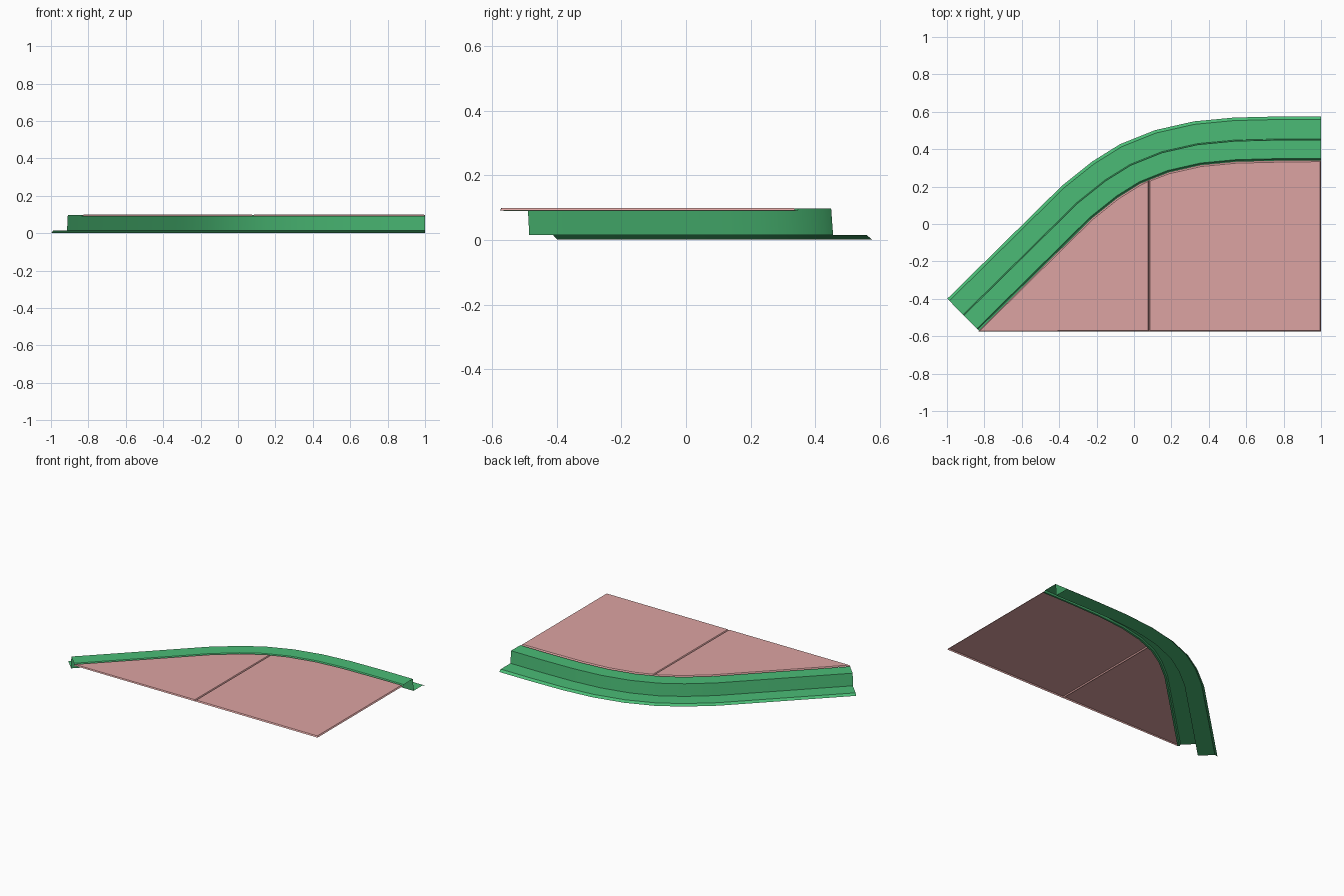
import bpy, bmesh
from mathutils import Vector

if "Cube" in bpy.data.objects:
    bpy.data.objects.remove(bpy.data.objects["Cube"])

# Plan line of the upright wall, from the diagonal end to the straight end
PATH = [Vector(p) for p in [(-.912, -.487), (-.303, .113), (-.153, .233), (-.018, .317),
        (.15, .384), (.34, .427), (.54, .446), (.78, .452), (1, .452)]]
# Z-shaped cross-section: outward offset, height
PROFILE = [(-.121, .089), (-.109, .089), (-.102, .098), (-.003, .098),
           (.003, .015), (.107, .015), (.123, .002)]


def offset(d):
    """Path moved sideways by d with mitred corners."""
    out = []
    for i, p in enumerate(PATH):
        dirs = []
        if i > 0:
            dirs.append((p - PATH[i - 1]).normalized())
        if i < len(PATH) - 1:
            dirs.append((PATH[i + 1] - p).normalized())
        ns = [Vector((-v.y, v.x)) for v in dirs]
        n = sum(ns, Vector((0, 0))).normalized()
        out.append(p + n * (d / n.dot(ns[0])))
    return out


def material(name, color):
    m = bpy.data.materials.new(name)
    m.diffuse_color = color
    m.use_nodes = True
    m.node_tree.nodes["Principled BSDF"].inputs["Base Color"].default_value = m.diffuse_color
    return m


def finish(name, bm, mat):
    me = bpy.data.meshes.new(name)
    bm.to_mesh(me)
    bm.free()
    ob = bpy.data.objects.new(name, me)
    bpy.context.collection.objects.link(ob)
    me.materials.append(mat)
    return ob


green = material("green", (.07, .50, .18, 1))
pink = material("pink", (.72, .37, .36, 1))

# Curved edge trim: sweep the profile along the path
bm = bmesh.new()
rows = [[bm.verts.new((p.x, p.y, z)) for p in offset(d)] for d, z in PROFILE]
for a, b in zip(rows, rows[1:]):
    for i in range(len(PATH) - 1):
        bm.faces.new((b[i], b[i + 1], a[i + 1], a[i]))
bmesh.ops.recalc_face_normals(bm, faces=bm.faces)
if sum(f.normal.z * f.calc_area() for f in bm.faces) < 0:
    bmesh.ops.reverse_faces(bm, faces=bm.faces)
trim = finish("edge_trim", bm, green)
trim.select_set(True)
bpy.context.view_layer.objects.active = trim
bpy.ops.object.shade_smooth_by_angle(angle=.52)


# Two flat panels meeting in a V groove, each with a sloped rim
def panel(name, side):
    bm = bmesh.new()
    outline = offset(-.113)
    outline[0].y = -.575
    outline.append(Vector((1, -.575)))
    face = bm.faces.new([bm.verts.new((p.x, p.y, .091)) for p in reversed(outline)])
    bmesh.ops.bisect_plane(bm, geom=bm.verts[:] + bm.edges[:] + bm.faces[:],
                           plane_co=(.08, 0, 0), plane_no=(side, 0, 0), clear_inner=True)
    bmesh.ops.recalc_face_normals(bm, faces=bm.faces)
    for f in bm.faces:
        f.normal_update()
        if f.normal.z < 0:
            f.normal_flip()
    bmesh.ops.inset_region(bm, faces=bm.faces[:], thickness=.008, depth=.008,
                           use_boundary=True)
    finish(name, bm, pink)


panel("left_panel", -1)
panel("right_panel", 1)
